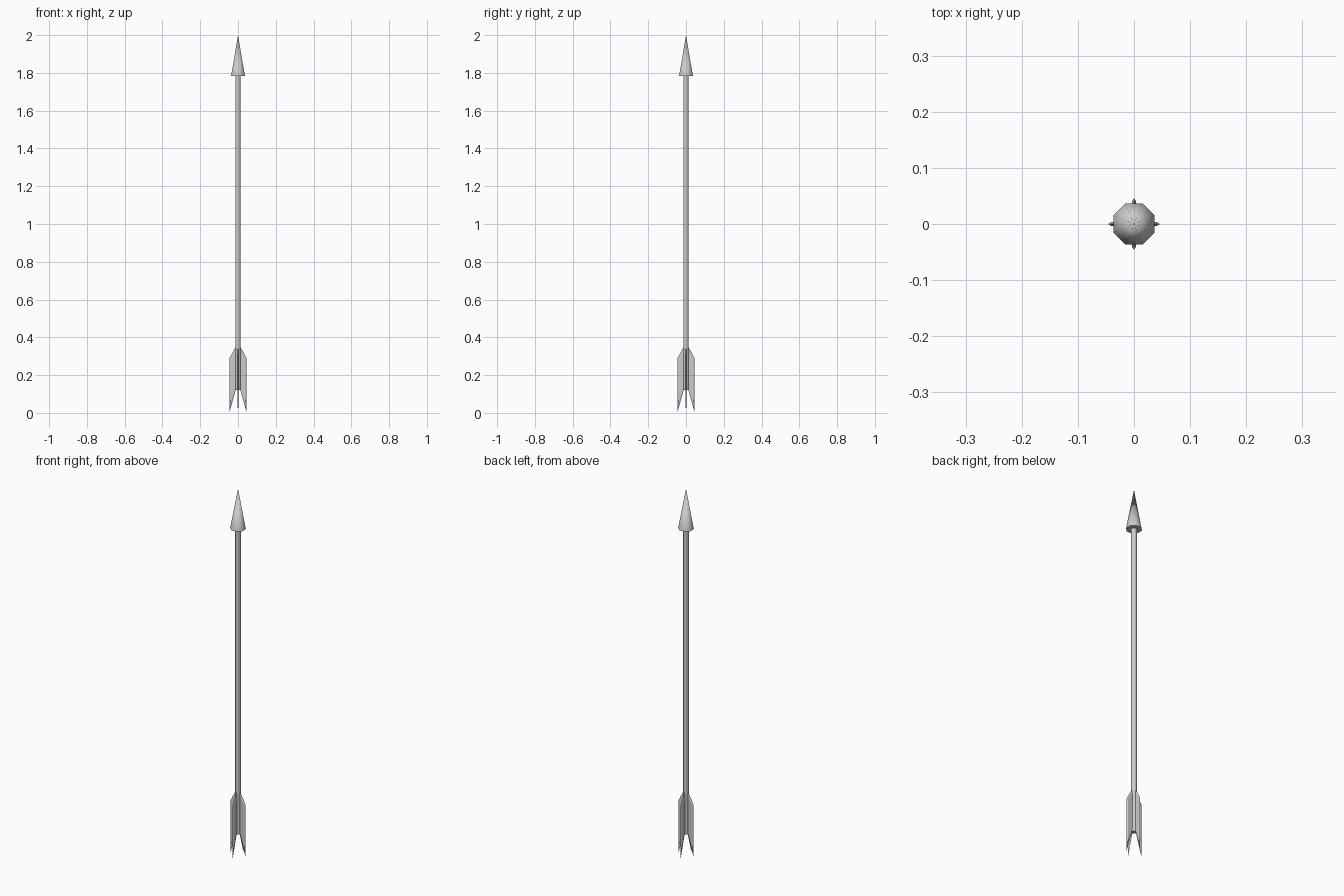
import bpy, bmesh, math
from mathutils import Matrix

if "Cube" in bpy.data.objects:
    bpy.data.objects.remove(bpy.data.objects["Cube"])

SIDES = 8
FLAT = 1 / math.cos(math.pi / SIDES)  # apothem to corner radius


def prism(name, r1, r2, z0, z1):
    """Eight-sided cylinder or cone with flats facing the axes."""
    bpy.ops.mesh.primitive_cone_add(vertices=SIDES, radius1=r1 * FLAT, radius2=r2 * FLAT,
                                    depth=z1 - z0, location=(0, 0, (z0 + z1) / 2))
    ob = bpy.context.object
    ob.name = name
    ob.data.transform(Matrix.Rotation(math.pi / SIDES, 4, 'Z'))
    bpy.ops.object.shade_smooth_by_angle(angle=math.radians(50))
    return ob


# Shaft and pointed head
prism("shaft", 0.0135, 0.0135, 0.12, 1.79)
prism("arrow_head", 0.0366, 0, 1.783, 2.0)

# Fletching: thin blades, thicker in the middle, tapering to a sharp outline
OUTER = [(0.011, 0.347), (0.0145, 0.347), (0.046, 0.288), (0.046, 0.0), (0.011, 0.125)]
INNER = [(0.011, 0.33), (0.015, 0.328), (0.041, 0.282), (0.041, 0.06), (0.011, 0.14)]
HALF = 0.0032


def fletching(name, angle):
    bm = bmesh.new()
    rim = [bm.verts.new((x, 0, z)) for x, z in OUTER]
    n = len(rim)
    for side in (-1, 1):
        mid = [bm.verts.new((x, side * HALF, z)) for x, z in INNER]
        bm.faces.new(mid)
        for i in range(n):
            j = (i + 1) % n
            bm.faces.new((rim[i], rim[j], mid[j], mid[i]))
    bmesh.ops.recalc_face_normals(bm, faces=bm.faces)
    bm.transform(Matrix.Rotation(angle, 4, 'Z'))
    me = bpy.data.meshes.new(name)
    bm.to_mesh(me)
    bm.free()
    bpy.context.collection.objects.link(bpy.data.objects.new(name, me))


for k, side in enumerate(("right", "back", "left", "front")):
    fletching("fletching_" + side, k * math.pi / 2)
